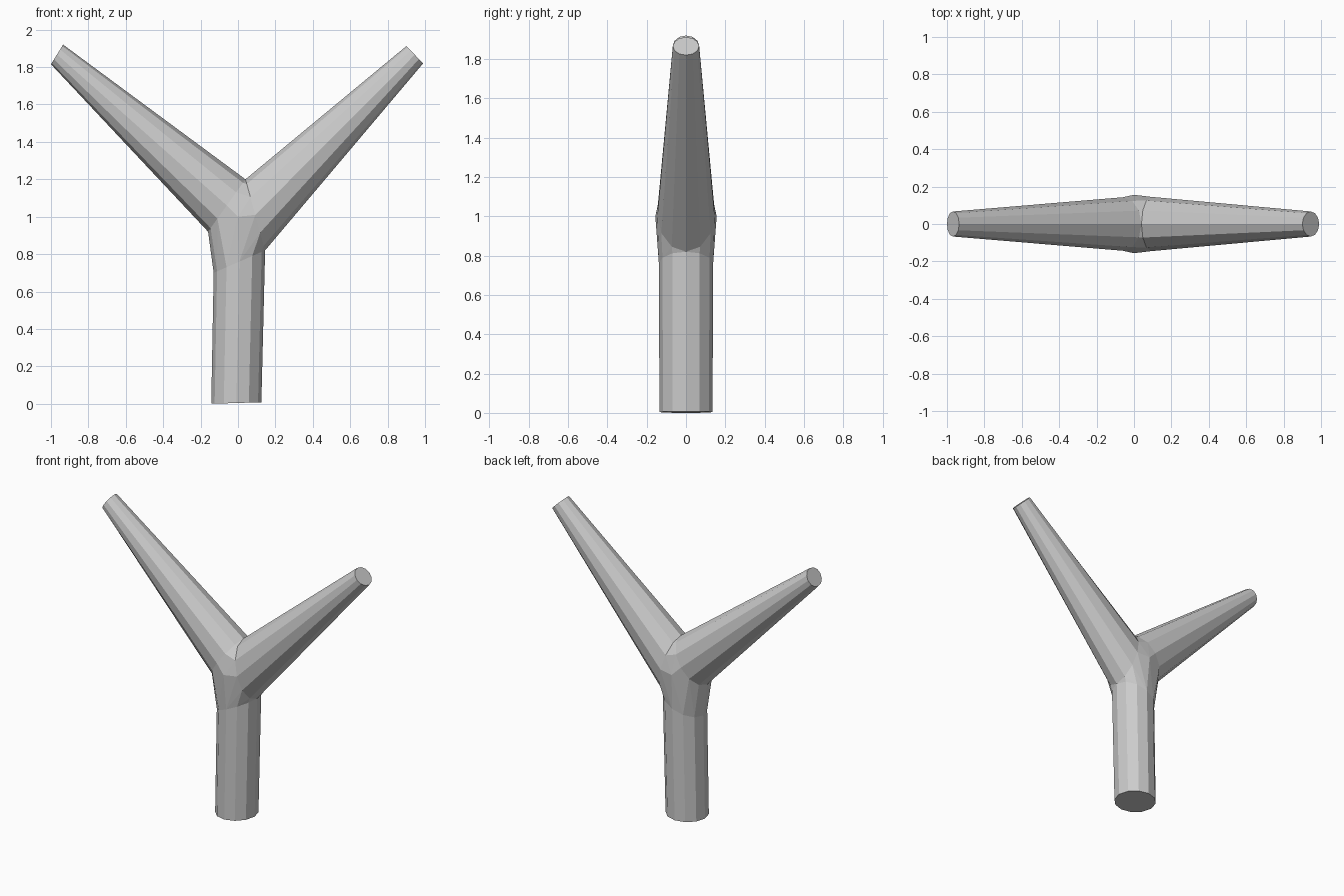
import bpy, bmesh, math
from mathutils import Vector

if "Cube" in bpy.data.objects:
    bpy.data.objects.remove(bpy.data.objects["Cube"])

SIDES = 12
bm = bmesh.new()
cache = {}


def vert(p):
    key = tuple(round(c, 4) for c in p)
    if key not in cache:
        cache[key] = bm.verts.new(p)
    return cache[key]


def ring(a, b, depth):
    """Elliptical ring whose front-view silhouette runs from a to b (x, z)."""
    a, b = Vector((a[0], 0, a[1])), Vector((b[0], 0, b[1]))
    mid, half = (a + b) / 2, (b - a) / 2
    out = []
    for i in range(SIDES):
        t = 2 * math.pi * i / SIDES
        out.append(vert(mid - half * math.cos(t) + Vector((0, depth * math.sin(t), 0))))
    return out


# Fork: hull of the three limb openings with slight front and back bulges
joints = [
    ring((-0.13, 0.70), (0.145, 0.82), 0.138),
    ring((-0.16, 0.92), (0.04, 1.20), 0.143),
    ring((0.145, 0.82), (0.04, 1.20), 0.145),
]
bulges = [vert((0, s * 0.156, 1.0)) for s in (-1, 1)]
bmesh.ops.convex_hull(bm, input=list(bm.verts))
openings = [f for f in bm.faces if any(set(f.verts) <= set(j) for j in joints)]
bmesh.ops.delete(bm, geom=openings, context='FACES_ONLY')

# Limbs: trunk, left branch, right branch, each with a capped end
ends = [
    ring((-0.143, 0.0), (0.125, 0.008), 0.135),
    ring((-1.0, 1.815), (-0.935, 1.92), 0.067),
    ring((0.99, 1.82), (0.90, 1.912), 0.067),
]
for joint, end in zip(joints, ends):
    for i in range(SIDES):
        k = (i + 1) % SIDES
        bm.faces.new((joint[i], joint[k], end[k], end[i]))
    bm.faces.new(end)

# Clear stray hull edges and orient the skin
bmesh.ops.delete(bm, geom=[e for e in bm.edges if not e.link_faces], context='EDGES')
bmesh.ops.recalc_face_normals(bm, faces=list(bm.faces))
mesh = bpy.data.meshes.new("forked_branch")
bm.to_mesh(mesh)
bm.free()
bpy.context.collection.objects.link(bpy.data.objects.new("forked_branch", mesh))
